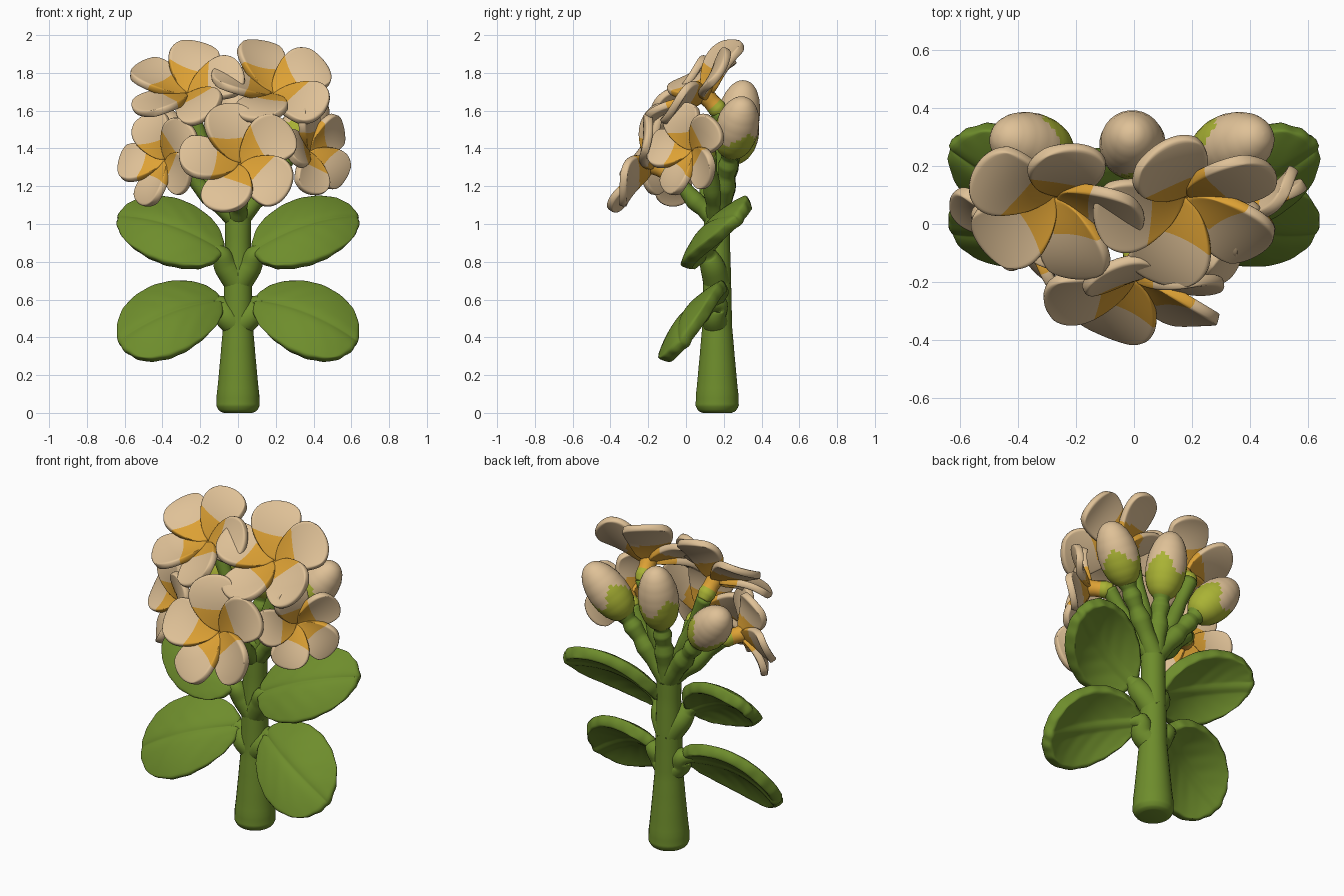
import bpy, bmesh, math
from mathutils import Vector as V

if "Cube" in bpy.data.objects:
    bpy.data.objects.remove(bpy.data.objects["Cube"])


def material(name, rgb):
    m = bpy.data.materials.new(name)
    m.diffuse_color = (*rgb, 1)
    m.use_nodes = True
    m.node_tree.nodes["Principled BSDF"].inputs["Base Color"].default_value = m.diffuse_color
    return m


GREEN = material("leaf green", (0.155, 0.265, 0.025))
LIME = material("lime bud green", (0.40, 0.45, 0.035))
PEACH = material("peach petal", (0.74, 0.535, 0.31))
ORANGE = material("orange throat", (0.73, 0.36, 0.035))


def finish(name, bm, mats):
    for f in bm.faces:
        f.smooth = True
    me = bpy.data.meshes.new(name)
    bm.to_mesh(me)
    bm.free()
    for m in mats:
        me.materials.append(m)
    ob = bpy.data.objects.new(name, me)
    bpy.context.collection.objects.link(ob)
    return ob


def pad(name, shape, thick, mats, n, rule=lambda a, b: 0):
    """Rounded thick sheet: a disk (a, b) bent by shape()."""
    bm = bmesh.new()
    grid = []
    for i in range(n + 1):
        row = []
        for j in range(n + 1):
            x, y = 2 * i / n - 1, 2 * j / n - 1
            a, b = x * math.sqrt(1 - y * y / 2), y * math.sqrt(1 - x * x / 2)
            row.append((bm.verts.new(shape(a, b)), a, b))
        grid.append(row)
    for i in range(n):
        for j in range(n):
            q = [grid[i][j], grid[i + 1][j], grid[i + 1][j + 1], grid[i][j + 1]]
            f = bm.faces.new([v[0] for v in q])
            f.material_index = rule(sum(v[1] for v in q) / 4, sum(v[2] for v in q) / 4)
    ob = finish(name, bm, mats)
    s = ob.modifiers.new("thickness", 'SOLIDIFY')
    s.thickness, s.offset = thick, 0
    s = ob.modifiers.new("rounding", 'SUBSURF')
    s.levels = s.render_levels = 1
    return ob


def tube(name, pts, radii, mats, rule=lambda t, ang: 0, sides=20, steps=5):
    """Round sweep through pts with a radius at each point."""
    pts = [V(p) for p in pts]
    n = len(pts)
    path = []
    for k in range(n - 1):
        p0, p1, p2, p3 = (pts[max(0, min(n - 1, k + d))] for d in (-1, 0, 1, 2))
        for s in range(steps):
            t = s / steps
            p = 0.5 * (2 * p1 + (p2 - p0) * t + (2 * p0 - 5 * p1 + 4 * p2 - p3) * t * t
                       + (3 * p1 - p0 - 3 * p2 + p3) * t ** 3)
            path.append((p, radii[k] + (radii[k + 1] - radii[k]) * t))
    path.append((pts[-1], radii[-1]))
    bm = bmesh.new()
    u, rings, m = V((1, 0.1, 0)), [], len(path)
    for k, (p, r) in enumerate(path):
        d = (path[min(k + 1, m - 1)][0] - path[max(k - 1, 0)][0]).normalized()
        u = (u - d * u.dot(d)).normalized()
        w = d.cross(u)
        rings.append([bm.verts.new(p + r * (u * math.cos(c * math.tau / sides) + w * math.sin(c * math.tau / sides)))
                      for c in range(sides)])
    for k in range(m - 1):
        for c in range(sides):
            e = (c + 1) % sides
            f = bm.faces.new((rings[k][c], rings[k][e], rings[k + 1][e], rings[k + 1][c]))
            f.material_index = rule((k + 0.5) / (m - 1), (c + 0.5) * math.tau / sides)
    bm.faces.new(rings[0][::-1])
    bm.faces.new(rings[-1]).material_index = rule(1, 0)
    return finish(name, bm, mats)


# Main stem, flared at the foot
prof = [(0, 0.075), (0.012, 0.1), (0.04, 0.115), (0.1, 0.113), (0.3, 0.093), (0.45, 0.08),
        (0.6, 0.076), (0.72, 0.074), (0.9, 0.068), (1.05, 0.07), (1.14, 0.06), (1.17, 0.02)]
tube("main_stem", [(0, 0.165, z) for z, r in prof], [r for z, r in prof], [GREEN], sides=28)


# Leaves: two mirrored pairs, arched, tilted back, with veins and toothed rim
def leaf(name, side, cz, angle, y0, slope, length, width, stalk_z, flare):
    ca, sa = math.cos(angle), math.sin(angle)

    def shape(a, b):
        r = math.hypot(a, b)
        th = math.atan2(b, a)
        tooth = 1 + 0.012 * math.sin(18 * th) * max(0, r - 0.8) * 5
        l = a * length * tooth
        w = b * width * tooth * (1 - 0.12 * a * a + flare * a)
        x, z = 0.358 + l * ca - w * sa, cz + l * sa + w * ca
        y = y0 + slope * (z - cz)
        dome = 0.10 * (1 - a * a) + 0.06 * (1 - b * b) - 0.09 - 0.014 * math.exp(-(b / 0.07) ** 2)
        dome += 0.002 * math.sin(16 * (a - 0.7 * abs(b))) * min(1, abs(b) * 3) * (1 - r * r)
        return V((side * x, y - 0.7 * dome, z + 0.45 * dome))
    pad(name, shape, 0.068, [GREEN], 22)
    root, end = V((0, 0.165, stalk_z)), shape(-0.75, 0)
    tube(name + "_stalk", [root, root.lerp(end, 0.4) + V((0, 0, 0.01)), shape(-0.97, 0), end],
         [0.075, 0.066, 0.052, 0.025], [GREEN])


for side, word in ((-1, "left"), (1, "right")):
    leaf("lower_leaf_" + word, side, 0.485, -0.38, 0.055, 0.84, 0.29, 0.185, 0.46, 0.12)
    leaf("upper_leaf_" + word, side, 0.945, 0.33, 0.17, 0.94, 0.29, 0.165, 0.69, 0.0)


# Flowers: five pinwheel petals, throat and knobbly branch
def flower(name, centre, normal, R, phase):
    c, n = V(centre), V(normal).normalized()
    up = (V((0, 0, 1)) - n * n.z).normalized()
    right = up.cross(n)
    for k in range(5):
        ang = math.radians(phase + 72 * k)
        d = right * math.cos(ang) + up * math.sin(ang)
        s = n.cross(d)

        def shape(a, b):
            t = 0.02 + 0.98 * (a + 1) / 2
            w = b * R * 0.475 * (0.82 + 0.22 * a)
            h = R * (0.27 * math.sin(min(1.25, t * 1.25) * math.pi / 2) - 0.03)
            h += 0.27 * w + 0.014 * b * b
            return c + d * (R * t) + s * (w + 0.06 * R * math.sin(math.pi * t)) + n * h
        pad(f"{name}_petal_{k + 1}", shape, 0.04, [PEACH, ORANGE], 18,
            lambda a, b: int((a + 1) / 2 < 0.38 + 0.03 * b))
    tube(name + "_throat", [c - n * 0.14, c - n * 0.1, c - n * 0.05, c + n * 0.01],
         [0.035, 0.05, 0.045, 0.05], [LIME, ORANGE], lambda t, g: int(t > 0.5))
    end = c - n * 0.12
    hub = V((0, 0.165, 1.02))
    mid = hub.lerp(end, 0.5) + V((0, 0, -0.02))
    tube(name + "_branch", [hub, hub.lerp(mid, 0.6), mid, mid.lerp(end, 0.5), end],
         [0.06, 0.045, 0.05, 0.036, 0.045], [GREEN])


flower("front_flower", (0.01, -0.185, 1.315), (0.0, -0.92, 0.38), 0.325, 101)
flower("upper_right_flower", (0.18, 0.10, 1.685), (0.12, -0.66, 0.74), 0.335, 95)
flower("upper_left_flower", (-0.27, 0.10, 1.685), (-0.14, -0.66, 0.74), 0.32, 80)
flower("lower_right_flower", (0.37, 0.04, 1.385), (0.75, -0.65, 0.12), 0.255, 100)
flower("lower_left_flower", (-0.38, -0.01, 1.335), (-0.60, -0.75, 0.18), 0.265, 110)


# Buds at the back: egg with a lime cup, on knobbly branches
def bud(name, base, tip):
    base, tip = V(base), V(tip)
    ts = [(1 - math.cos(math.pi * i / 10)) / 2 for i in range(11)]
    rad = [max(0.004, 0.115 * math.sin(math.pi * i / 10) ** 0.9 * (1.08 - 0.16 * i / 10)) for i in range(11)]
    tube(name, [base.lerp(tip, t) for t in ts], rad, [LIME, PEACH],
         lambda t, g: int(t > 0.48 + 0.08 * math.sin(3 * g)), sides=28, steps=3)
    hub = V((0, 0.175, 1.02))
    end = base.lerp(tip, 0.08)
    tube(name + "_branch", [hub] + [hub.lerp(end, f) for f in (0.3, 0.5, 0.65, 0.8, 0.9, 1)],
         [0.06, 0.05, 0.058, 0.043, 0.054, 0.042, 0.06], [GREEN])


bud("middle_bud", (0, 0.235, 1.36), (-0.01, 0.315, 1.76))
bud("right_bud", (0.235, 0.23, 1.36), (0.45, 0.31, 1.66))
bud("left_bud", (-0.24, 0.23, 1.34), (-0.47, 0.31, 1.60))
